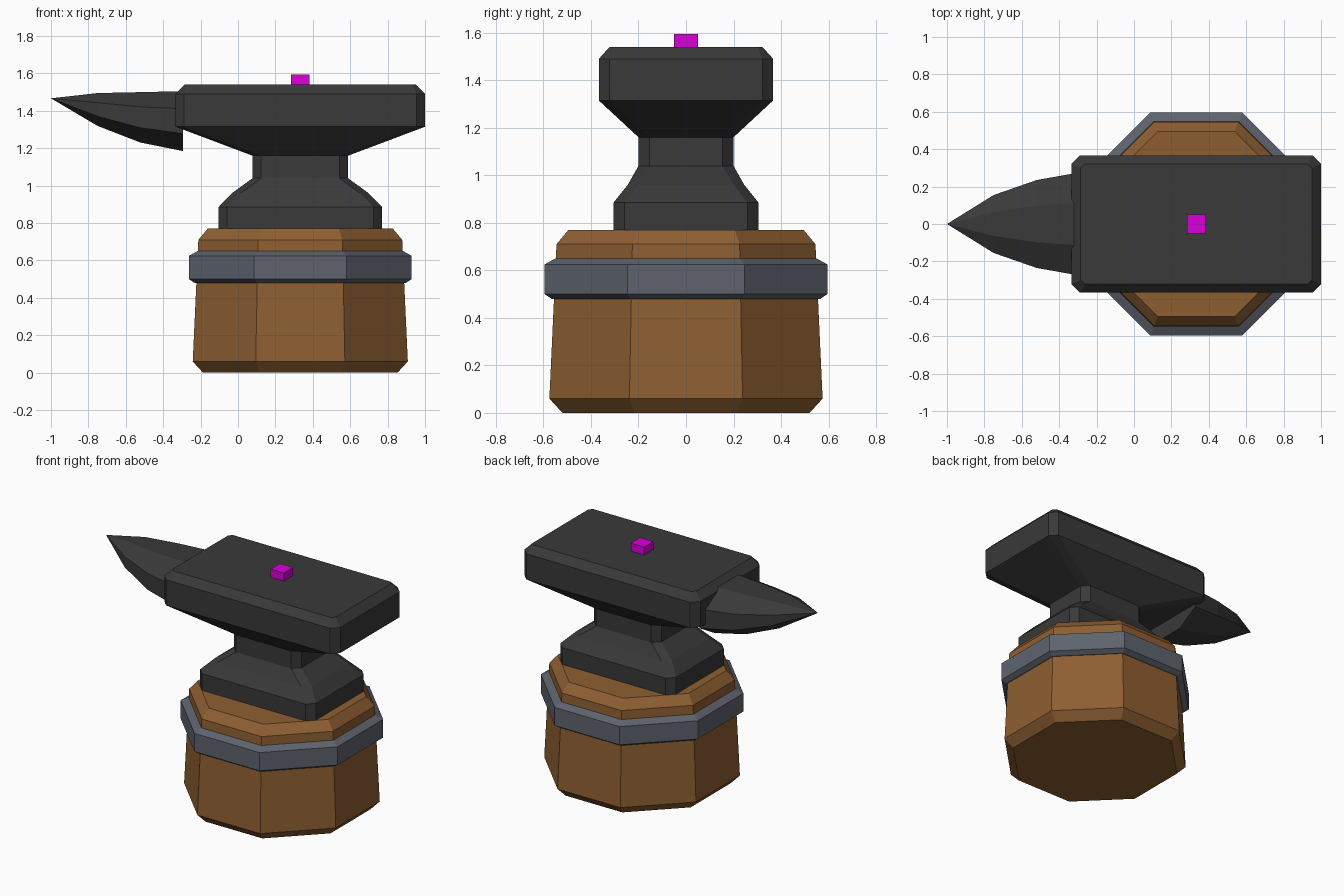
import bpy
import bmesh
from math import tan, pi

if "Cube" in bpy.data.objects:
    bpy.data.objects.remove(bpy.data.objects["Cube"], do_unlink=True)

CX = 0.333            # centre of the stump and anvil body
K = tan(pi / 8)       # half side of an octagon with apothem 1


def material(name, rgb):
    m = bpy.data.materials.new(name)
    m.use_nodes = True
    m.diffuse_color = (*rgb, 1)
    bsdf = m.node_tree.nodes["Principled BSDF"]
    bsdf.inputs["Base Color"].default_value = (*rgb, 1)
    bsdf.inputs["Roughness"].default_value = 0.8
    return m


wood = material("brown wood", (0.27, 0.114, 0.031))
band_steel = material("blue grey steel", (0.112, 0.124, 0.152))
iron = material("dark iron", (0.041, 0.041, 0.041))
magenta = material("magenta", (0.7, 0.0, 0.7))


def eight_sides(a, b, ia, ib):
    """Rectangle of half sizes a, b whose corners are cut back to ia, ib."""
    quarter = [(a, ib), (ia, b)]
    half = quarter + [(-x, y) for x, y in reversed(quarter)]
    return half + [(-x, -y) for x, y in half]


def octagon(r):
    return eight_sides(r, r, r * K, r * K)


def chamfered(hx, hy, cut):
    return eight_sides(hx, hy, hx - cut, hy - cut)


def loft(name, rings, mat, tip=None):
    """Skin equal-length rings of points, capping the ends or closing at a tip."""
    bm = bmesh.new()
    loops = [[bm.verts.new(p) for p in ring] for ring in rings]
    n = len(loops[0])
    for low, high in zip(loops, loops[1:]):
        for i in range(n):
            j = (i + 1) % n
            bm.faces.new((low[i], low[j], high[j], high[i]))
    bm.faces.new(loops[0])
    if tip:
        end = bm.verts.new(tip)
        for i in range(n):
            bm.faces.new((loops[-1][i], loops[-1][(i + 1) % n], end))
    else:
        bm.faces.new(loops[-1])
    bmesh.ops.recalc_face_normals(bm, faces=bm.faces)
    mesh = bpy.data.meshes.new(name)
    bm.to_mesh(mesh)
    bm.free()
    mesh.materials.append(mat)
    obj = bpy.data.objects.new(name, mesh)
    bpy.context.collection.objects.link(obj)
    return obj


def upright(section, z):
    return [(CX + x, y, z) for x, y in section]


# Wooden stump: height, apothem
stump = [(0, 0.52), (0.06, 0.575), (0.71, 0.545), (0.77, 0.495)]
loft("stump", [upright(octagon(r), z) for z, r in stump], wood)

# Metal band around the stump
band = [(0.48, 0.565), (0.5, 0.595), (0.625, 0.595), (0.65, 0.55)]
loft("stump_band", [upright(octagon(r), z) for z, r in band], band_steel)

# Anvil body: height, half length, half width, corner cut
body = [
    (0.77, 0.438, 0.305, 0.046),
    (0.885, 0.438, 0.305, 0.046),
    (0.96, 0.365, 0.245, 0.046),
    (1.04, 0.255, 0.2, 0.046),
    (1.16, 0.255, 0.2, 0.046),
    (1.315, 0.667, 0.367, 0.046),
    (1.49, 0.667, 0.367, 0.046),
    (1.54, 0.618, 0.322, 0.022),
]
loft("anvil_body", [upright(chamfered(hx, hy, c), z) for z, hx, hy, c in body], iron)

# Horn: position along x, centre height, half width, half height
horn = [(-0.295, 1.345, 0.275, 0.16), (-0.52, 1.365, 0.235, 0.135),
        (-0.75, 1.407, 0.155, 0.088)]
loft("horn",
     [[(x, y, zc + z) for y, z in eight_sides(w, h, w * K, h * K)]
      for x, zc, w, h in horn],
     iron, tip=(-1.0, 0, 1.467))

# Small block on the face of the anvil
bpy.ops.mesh.primitive_cube_add(size=1, location=(CX, 0, 1.565))
block = bpy.context.object
block.name = "top_block"
block.scale = (0.1, 0.1, 0.06)
block.data.materials.append(magenta)
